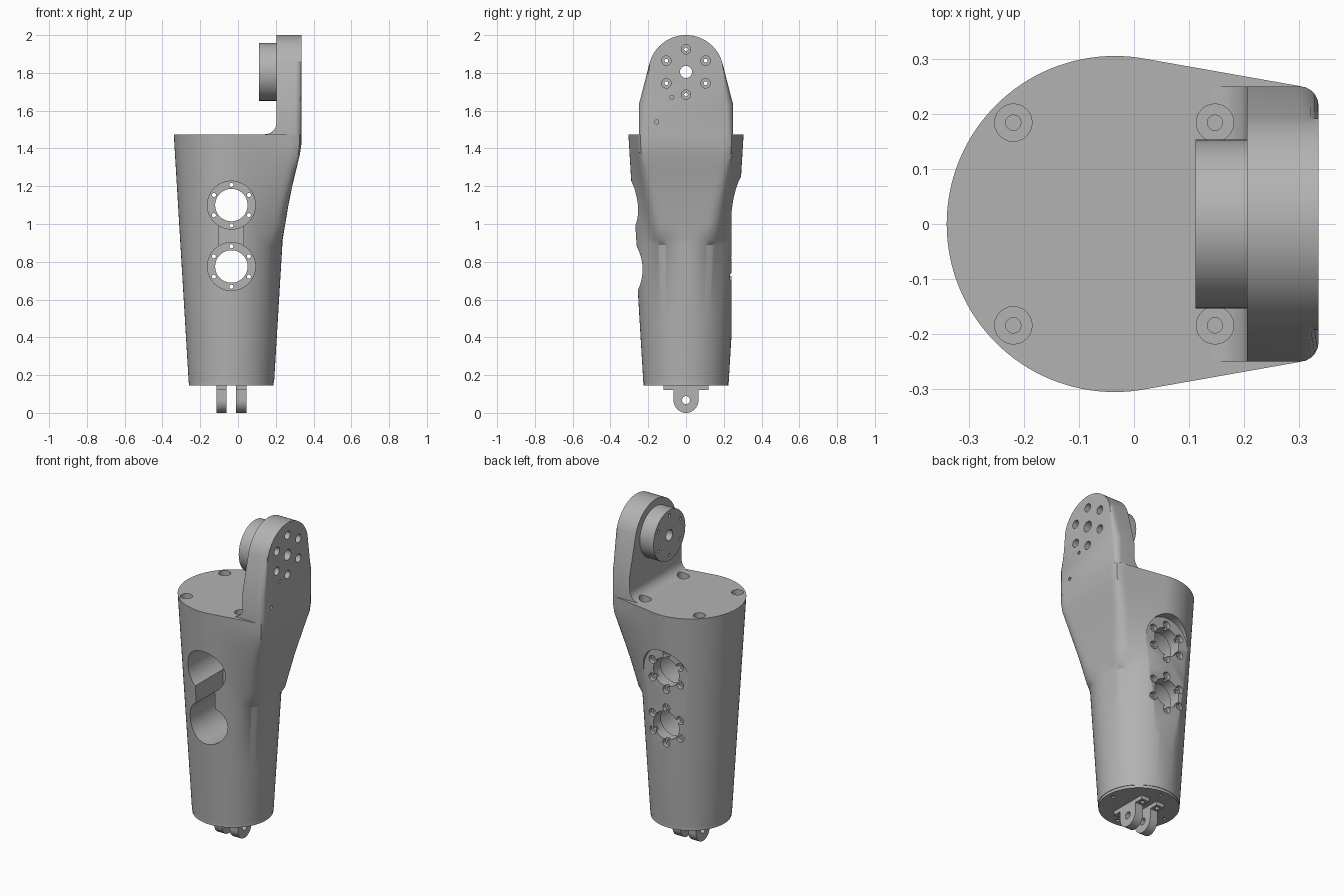
import bpy, bmesh, math
from mathutils import Vector
from mathutils.geometry import convex_hull_2d

cube = bpy.data.objects.get("Cube")
if cube:
    bpy.data.objects.remove(cube, do_unlink=True)

GREY = (0.45, 0.45, 0.45, 1)
mat = bpy.data.materials.new("machined_grey")
mat.use_nodes = True
mat.diffuse_color = GREY
mat.node_tree.nodes["Principled BSDF"].inputs["Base Color"].default_value = GREY

CX = -0.035                # axis of the tapered body
Z0, Z1 = 0.145, 1.475      # bottom and top of the body
HOLES_Z = (1.10, 0.775)    # the two side bores
HUB_Z = 1.805              # joint axis in the upright plate


def make(name, bm):
    bmesh.ops.recalc_face_normals(bm, faces=bm.faces)
    me = bpy.data.meshes.new(name)
    bm.to_mesh(me)
    bm.free()
    ob = bpy.data.objects.new(name, me)
    bpy.context.collection.objects.link(ob)
    me.materials.append(mat)
    return ob


def circle(cx, cy, r, n=48, a0=0, a1=360):
    full = a1 - a0 == 360
    steps = [a0 + (a1 - a0) * i / (n if full else n - 1) for i in range(n)]
    return [(cx + r * math.cos(math.radians(a)), cy + r * math.sin(math.radians(a))) for a in steps]


def hull(pts):
    v = [Vector(p) for p in pts]
    return [tuple(v[i]) for i in convex_hull_2d(v)]


def prism_bm(pts, axis, a, b):
    """Extrude a 2D outline along an axis from a to b."""
    place = {"x": lambda p, t: (t, p[0], p[1]),
             "y": lambda p, t: (p[0], t, p[1]),
             "z": lambda p, t: (p[0], p[1], t)}[axis]
    bm = bmesh.new()
    lo = [bm.verts.new(place(p, a)) for p in pts]
    hi = [bm.verts.new(place(p, b)) for p in pts]
    n = len(pts)
    bm.faces.new(lo)
    bm.faces.new(hi)
    for i in range(n):
        j = (i + 1) % n
        bm.faces.new((lo[i], lo[j], hi[j], hi[i]))
    return bm


def prism(name, pts, axis, a, b):
    return make(name, prism_bm(pts, axis, a, b))


def boolean(ob, pts, axis, a, b, op="DIFFERENCE"):
    tool = prism("cutter", pts, axis, a, b)
    tool.hide_render = True
    mod = ob.modifiers.new("cut", "BOOLEAN")
    mod.operation, mod.solver, mod.object = op, "EXACT", tool
    bpy.context.view_layer.objects.active = ob
    bpy.ops.object.modifier_apply(modifier=mod.name)
    bpy.data.objects.remove(tool, do_unlink=True)


def bolt_circle(cx, cy, r):
    return circle(cx, cy, r, 6, 30, 390)


# Tapered body, swelling on +x into the root of the arm
def body_radius(z):
    return 0.225 + 0.08 * (z - Z0) / (Z1 - Z0)


# z, outer x, half width, corner radius of the arm root
ARM = [(0.92, 0.236, 0.19, 0.10), (1.0, 0.25, 0.20, 0.09), (1.1, 0.267, 0.213, 0.075),
       (1.2, 0.287, 0.228, 0.06), (1.3, 0.311, 0.24, 0.045), (1.37, 0.328, 0.248, 0.035),
       (1.42, 0.335, 0.25, 0.035), (Z1, 0.335, 0.25, 0.035)]


def section(z, arm=None):
    n = 128
    pts = circle(CX, 0, body_radius(z), n)
    if not arm:
        return pts
    xo, w, c = arm
    corner = circle(xo - c, w - c, c, 9, 0, 90)
    poly = hull(pts + corner + [(x, -y) for x, y in corner])
    out = []
    for i in range(n):      # resample the outline along evenly spaced rays
        d = (math.cos(2 * math.pi * i / n), math.sin(2 * math.pi * i / n))
        best = 0
        for (ax, ay), (bx, by) in zip(poly, poly[1:] + poly[:1]):
            ex, ey = bx - ax, by - ay
            den = d[0] * ey - d[1] * ex
            if abs(den) > 1e-9:
                t = ((ax - CX) * ey - ay * ex) / den
                u = ((ax - CX) * d[1] - ay * d[0]) / den
                if -1e-5 <= u <= 1 + 1e-5:
                    best = max(best, t)
        out.append((CX + d[0] * best, d[1] * best))
    return out


levels = [(z, section(z)) for z in (0.162, 0.5, 0.89)]
levels += [(z, section(z, (xo, w, c))) for z, xo, w, c in ARM]
bm = bmesh.new()
rings = [[bm.verts.new((x, y, z)) for x, y in pts] for z, pts in levels]
for lo, hi in zip(rings, rings[1:]):
    for i in range(len(lo)):
        j = (i + 1) % len(lo)
        bm.faces.new((lo[i], lo[j], hi[j], hi[i]))
bm.faces.new(rings[0])
bm.faces.new(rings[-1])
body = make("tapered_body", bm)

# Flat pocket on the back
boolean(body, hull(circle(CX, 1.10, 0.15) + [(CX - 0.15, 0.3), (CX + 0.15, 0.3)]), "y", 0.24, 0.5)
# Front bores, joining slot, through holes and bolt holes
for z in HOLES_Z:
    boolean(body, circle(CX, z, 0.127, 64), "y", -0.5, 0.17)
    boolean(body, circle(CX, z, 0.086, 48), "y", 0.0, 0.5)
    for x, zz in bolt_circle(CX, z, 0.107):
        boolean(body, circle(x, zz, 0.011, 12), "y", 0.1, 0.5)
        boolean(body, circle(x, zz, 0.024, 20), "y", 0.215, 0.5)
boolean(body, [(CX - 0.065, 0.80), (CX + 0.065, 0.80), (CX + 0.065, 1.08), (CX - 0.065, 1.08)],
        "y", -0.5, 0.0)

# Upright plate with a rounded head and softened outer rim
outline = hull(circle(0, 1.8, 0.2, 64) + [(s * 0.25, z) for s in (-1, 1) for z in (1.474, 1.63)])
bm = prism_bm(outline, "x", 0.205, 0.335)
rim = [e for e in bm.edges if all(v.co.x > 0.33 for v in e.verts)
       and not all(v.co.z < 1.48 for v in e.verts)]
bmesh.ops.bevel(bm, geom=rim, offset=0.035, segments=5, profile=0.5, affect="EDGES")
plate = make("upright_plate", bm)

# Round hub on the inner side, with a through hole and bolt holes
boolean(plate, circle(0, HUB_Z, 0.153, 64), "x", 0.112, 0.22, "UNION")
boolean(plate, circle(0, HUB_Z, 0.032, 32), "x", 0.0, 0.5)
for y, z in bolt_circle(0, HUB_Z, 0.12):
    boolean(plate, circle(y, z, 0.010, 12), "x", 0.0, 0.5)
    boolean(plate, circle(y, z, 0.025, 20), "x", 0.30, 0.5)
for y, z in ((-0.075, 1.67), (-0.155, 1.54)):
    boolean(plate, circle(y, z, 0.011, 12), "x", 0.30, 0.5)

# Fillet between the body top and the plate
fillet = prism("plate_fillet", [(0.21, 1.474), (0.21, 1.54)] + circle(0.14, 1.54, 0.065, 10, 0, -90)
               + [(0.14, 1.474)], "y", -0.25, 0.25)

# Counterbored holes in the top
for x in (-0.219, 0.147):
    for y in (-0.184, 0.184):
        for ob in (body, fillet) if x > 0 else (body,):
            boolean(ob, circle(x, y, 0.034, 24), "z", 1.43, 1.6)
            boolean(ob, circle(x, y, 0.014, 16), "z", 1.33, 1.6)

# Thin end plate under the body
base = prism("end_plate", circle(CX, 0, 0.224, 96), "z", Z0, 0.161)
for x, y in circle(CX, 0, 0.185, 4, 0, 360):
    boolean(base, circle(x, y, 0.011, 12), "z", 0.1, 0.155)

# Pair of T-shaped hinge lugs
lugs = []
for name, x0, x1 in (("right_hinge_lug", -0.115, -0.062), ("left_hinge_lug", -0.010, 0.045)):
    tongue = circle(0, 0.066, 0.066, 25, 180, 360)
    lug = prism(name, tongue + [(0.066, 0.121), (0.12, 0.121), (0.12, 0.146),
                                (-0.12, 0.146), (-0.12, 0.121), (-0.066, 0.121)], "x", x0, x1)
    boolean(lug, circle(0, 0.068, 0.021, 24), "x", -0.3, 0.3)
    for y in (-0.093, 0.093):
        boolean(lug, circle((x0 + x1) / 2, y, 0.013, 12), "z", 0.05, 0.14)
    lugs.append(lug)

# Smooth shading with crisp edges
bpy.ops.object.select_all(action="DESELECT")
for ob in [body, plate, fillet, base] + lugs:
    ob.select_set(True)
bpy.context.view_layer.objects.active = body
bpy.ops.object.shade_smooth_by_angle(angle=math.radians(30))
